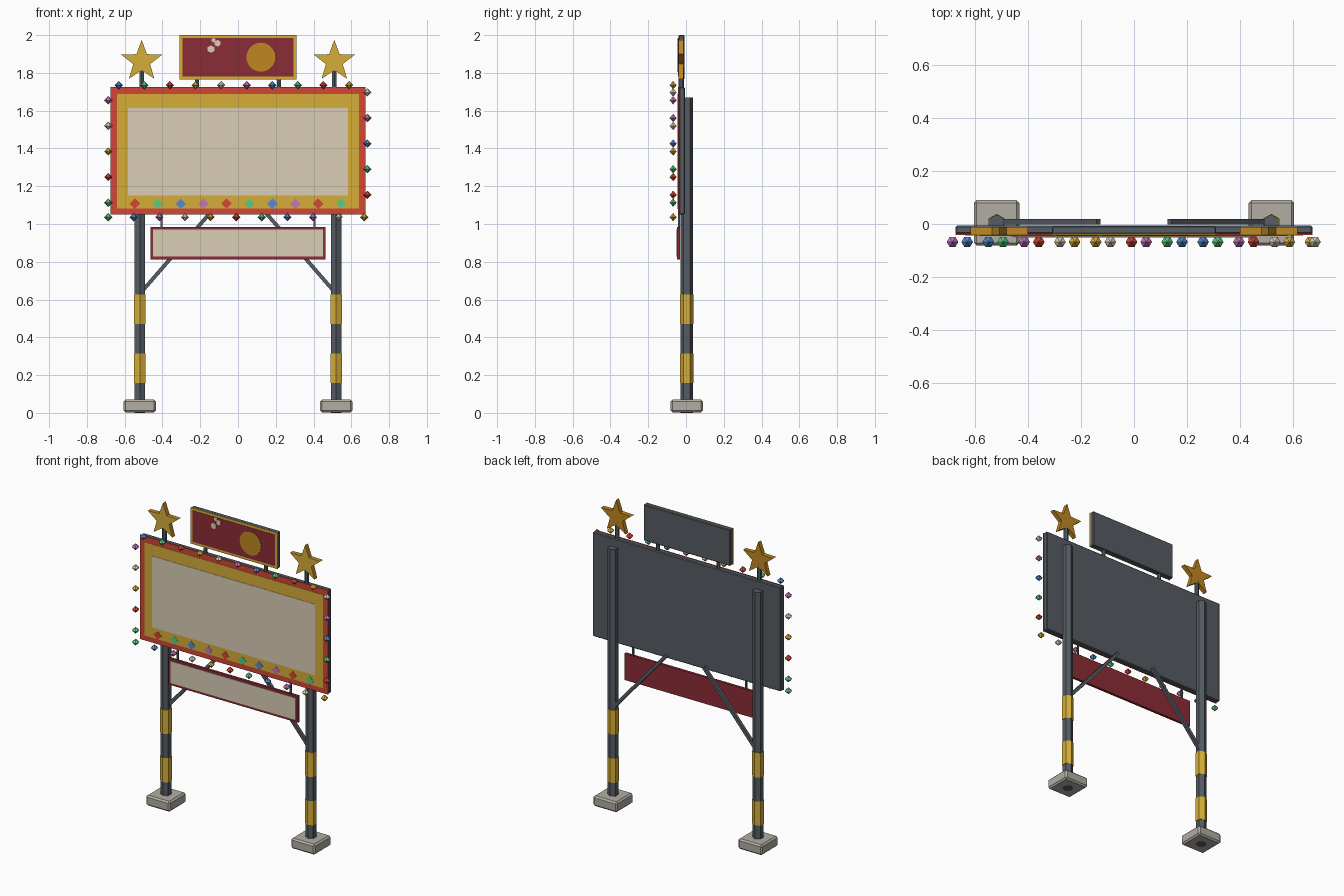
import bpy, bmesh, math
from mathutils import Vector, Matrix

if "Cube" in bpy.data.objects:
    bpy.data.objects.remove(bpy.data.objects["Cube"])


def material(name, hex_code):
    rgb = [int(hex_code[i:i + 2], 16) / 255 for i in (0, 2, 4)]
    lin = [c / 12.92 if c < 0.04045 else ((c + 0.055) / 1.055) ** 2.4 for c in rgb]
    m = bpy.data.materials.new(name)
    m.diffuse_color = (*lin, 1)
    m.use_nodes = True
    m.node_tree.nodes["Principled BSDF"].inputs["Base Color"].default_value = m.diffuse_color
    return m


STEEL = material("dark steel", "565D64")
CONCRETE = material("concrete", "B2AEA4")
YELLOW = material("yellow paint", "D6AE38")
AMBER = material("amber", "C08722")
RED = material("red paint", "D44736")
CREAM = material("cream", "DACDB5")
BURGUNDY = material("burgundy", "8A2C35")
GREEN = material("green", "58CC84")
BLUE = material("blue", "5B8AD2")
MAGENTA = material("magenta", "C674BC")


def finish(name, bm, mat, bevel=0):
    bmesh.ops.recalc_face_normals(bm, faces=bm.faces)
    me = bpy.data.meshes.new(name)
    bm.to_mesh(me)
    bm.free()
    me.materials.append(mat)
    ob = bpy.data.objects.new(name, me)
    bpy.context.collection.objects.link(ob)
    if bevel:
        mod = ob.modifiers.new("bevel", 'BEVEL')
        mod.width = bevel
        mod.segments = 1
    return ob


def box(name, x0, x1, y0, y1, z0, z1, mat, bevel=0):
    bm = bmesh.new()
    bmesh.ops.create_cube(bm, size=1)
    bm.transform(Matrix.Translation(((x0 + x1) / 2, (y0 + y1) / 2, (z0 + z1) / 2))
                 @ Matrix.Diagonal((x1 - x0, y1 - y0, z1 - z0, 1)))
    return finish(name, bm, mat, bevel)


def prism(name, pts, y0, y1, mat):
    """Extrude an x-z outline along y."""
    bm = bmesh.new()
    f = bm.faces.new([bm.verts.new((x, y0, z)) for x, z in pts])
    r = bmesh.ops.extrude_face_region(bm, geom=[f])
    bmesh.ops.translate(bm, vec=(0, y1 - y0, 0),
                        verts=[v for v in r['geom'] if isinstance(v, bmesh.types.BMVert)])
    return finish(name, bm, mat)


def ring(cx, cz, radii, n):
    """Outline with n points; alternating radii make a star."""
    return [(cx + radii[i % len(radii)] * math.sin(math.tau * i / n),
             cz + radii[i % len(radii)] * math.cos(math.tau * i / n)) for i in range(n)]


def hex_post(name, x, y, z0, z1, r, mat):
    bm = bmesh.new()
    bmesh.ops.create_cone(bm, cap_ends=True, segments=6, radius1=r, radius2=r, depth=z1 - z0)
    # corners point to the front and back
    bm.transform(Matrix.Translation((x, y, (z0 + z1) / 2)))
    if abs(max(v.co.y for v in bm.verts) - y - r) > 1e-4:
        bmesh.ops.rotate(bm, verts=bm.verts, cent=(x, y, 0), matrix=Matrix.Rotation(math.pi / 6, 3, 'Z'))
    return finish(name, bm, mat)


def bar(name, a, b, w, mat):
    a, b = Vector(a), Vector(b)
    bm = bmesh.new()
    bmesh.ops.create_cube(bm, size=1)
    rot = (b - a).to_track_quat('Z', 'Y').to_matrix().to_4x4()
    bm.transform(Matrix.Translation((a + b) / 2) @ rot @ Matrix.Diagonal((w, w, (b - a).length, 1)))
    return finish(name, bm, mat)


# Legs, feet, painted bands, braces, stars and hangers on both sides
for side, s in (("left", -1), ("right", 1)):
    x = 0.52 * s
    box(side + "_foot", x - 0.086, x + 0.086, -0.081, 0.09, 0.003, 0.07, CONCRETE, 0.01)
    hex_post(side + "_post", x, 0.004, 0, 1.67, 0.032, STEEL)
    for i, z in enumerate((0.158, 0.471)):
        hex_post(f"{side}_post_band_{i}", x, 0.004, z, z + 0.157, 0.0345, YELLOW)
    bar(side + "_brace", (0.52 * s, 0.009, 0.63), (0.135 * s, 0.009, 1.073), 0.02, STEEL)
    sx = 0.51 * s
    hex_post(side + "_star_post", sx, -0.025, 1.7, 1.83, 0.014, STEEL)
    star = ring(sx, 1.861, (0.114, 0.047), 10)
    prism(side + "_star_body", star, -0.037, -0.012, AMBER)
    prism(side + "_star_face", star, -0.041, -0.037, YELLOW)
    hex_post(side + "_top_sign_post", 0.217 * s, -0.025, 1.71, 1.78, 0.012, STEEL)
    bar(side + "_hanger", (0.405 * s, -0.038, 0.97), (0.405 * s, -0.038, 1.06), 0.01, STEEL)

# Main board, layered from back to front
box("board_back", -0.675, 0.675, -0.038, -0.006, 1.05, 1.725, STEEL, 0.005)
box("board_red_border", -0.675, 0.675, -0.042, -0.036, 1.05, 1.725, RED)
box("board_yellow_border", -0.64, 0.64, -0.044, -0.040, 1.083, 1.688, YELLOW)
box("board_panel", -0.583, 0.583, -0.046, -0.042, 1.152, 1.613, CREAM)

# Row of painted diamonds under the panel
for i in range(10):
    prism(f"diamond_{i}", ring(-0.546 + 0.1213 * i, 1.108, (0.028,), 4), -0.046, -0.042,
          (RED, GREEN, BLUE, MAGENTA)[i % 4])

# Top sign
box("top_sign_back", -0.311, 0.311, -0.038, -0.008, 1.766, 2.0, STEEL, 0.004)
box("top_sign_border", -0.311, 0.311, -0.041, -0.036, 1.766, 2.0, YELLOW)
box("top_sign_panel", -0.295, 0.295, -0.043, -0.039, 1.782, 1.984, BURGUNDY)
prism("top_sign_disc", ring(0.121, 1.883, (0.077,), 20), -0.046, -0.042, AMBER)
for i, (x, z, r) in enumerate(((-0.143, 1.926, 0.02), (-0.108, 1.957, 0.018), (-0.129, 1.973, 0.012))):
    prism(f"top_sign_dot_{i}", ring(x, z, (r,), 6), -0.046, -0.042, CREAM)

# Hanging sign
box("hanging_sign_back", -0.464, 0.464, -0.048, -0.031, 0.813, 0.985, BURGUNDY)
box("hanging_sign_panel", -0.449, 0.449, -0.051, -0.047, 0.828, 0.970, CREAM)

# Bulbs: six-sided double cones spaced around the board edge
W, H, STEP, X0, Z0 = 1.372, 0.699, 0.1355, -0.687, 1.036
for i in range(31):
    d = i * STEP
    if d < W:
        x, z = X0 + d, Z0
    elif d < W + H:
        x, z = X0 + W, Z0 + d - W
    elif d < 2 * W + H:
        x, z = X0 + W - (d - W - H), Z0 + H
    else:
        x, z = X0, Z0 + H - (d - 2 * W - H)
    bm = bmesh.new()
    bmesh.ops.create_uvsphere(bm, u_segments=6, v_segments=2, radius=0.022)
    bm.transform(Matrix.Translation((x, -0.068, z)) @ Matrix.Rotation(math.pi / 6, 4, 'Z'))
    finish(f"bulb_{i}", bm, (GREEN, BLUE, MAGENTA, CREAM, YELLOW, RED)[i % 6])
